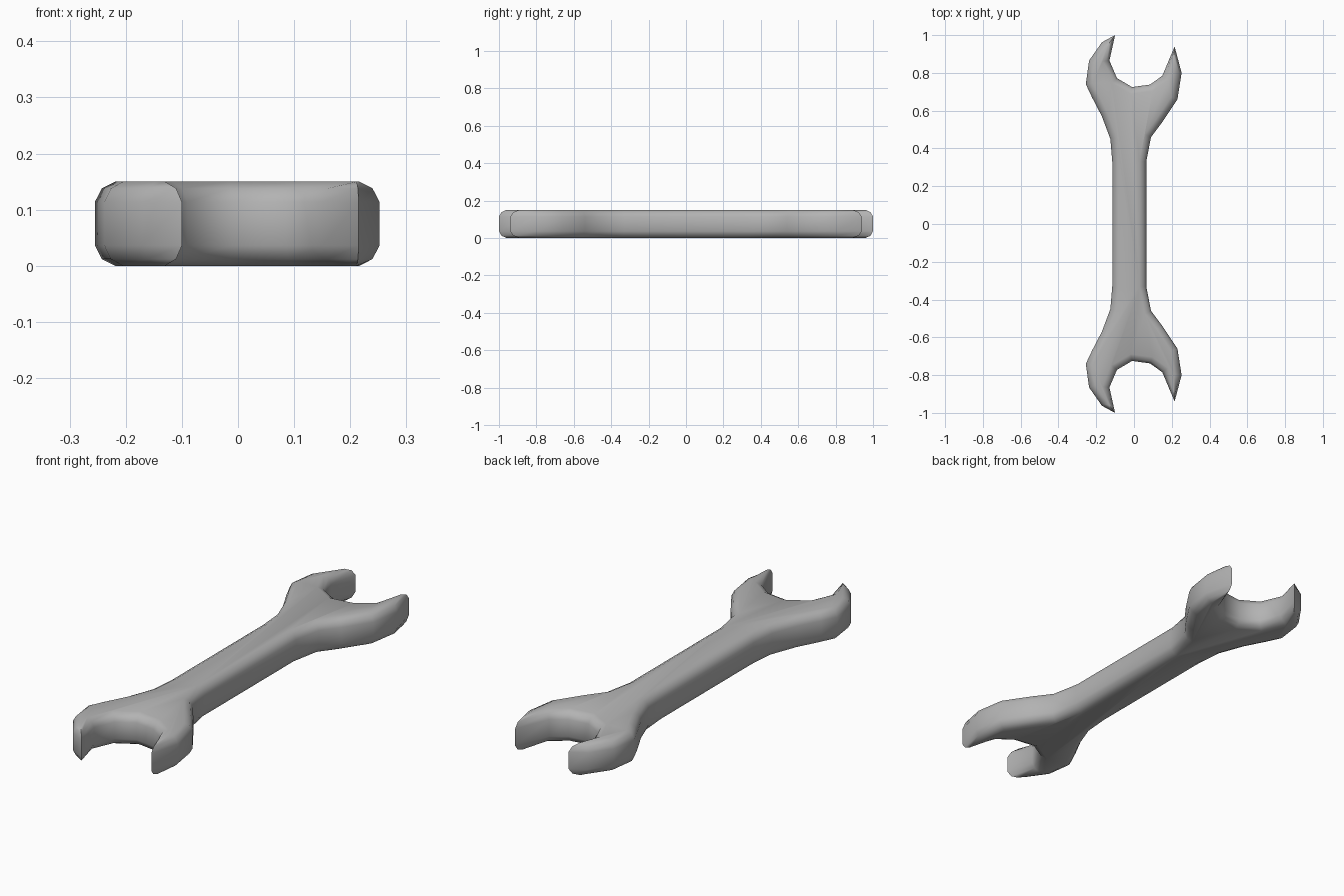
import bpy
import bmesh
import math
from mathutils import Vector

cube = bpy.data.objects.get("Cube")
if cube:
    bpy.data.objects.remove(cube, do_unlink=True)

# Grey steel
steel = bpy.data.materials.new("grey_steel")
steel.use_nodes = True
colour = (0.45, 0.45, 0.45, 1)
steel.diffuse_color = colour
steel.node_tree.nodes["Principled BSDF"].inputs["Base Color"].default_value = colour

# Outline of one jaw and half the handle, counter-clockwise
half = [
    (0.065, 0.33), (0.09, 0.46), (0.15, 0.54), (0.23, 0.66),
    (0.252, 0.8), (0.215, 0.94), (0.15, 0.785), (0.085, 0.738),
    (-0.01, 0.725), (-0.09, 0.772), (-0.13, 0.865), (-0.1, 1.0),
    (-0.17, 0.962), (-0.238, 0.865), (-0.255, 0.74), (-0.222, 0.67),
    (-0.17, 0.57), (-0.125, 0.45), (-0.115, 0.33),
]
outline = [Vector(p) for p in half] + [Vector((x, -y)) for x, y in reversed(half)]

# Rounded rim: inset and height of each layer
rim = [(0.035, 0), (0.012, 0.012), (0, 0.036)]
thickness = 0.15
layers = rim + [(inset, thickness - z) for inset, z in reversed(rim)]


def inward(a, b):
    d = (b - a).normalized()
    return Vector((-d.y, d.x))


def inset_loop(points, amount):
    """Move every corner inward, limiting the shift at sharp tips."""
    result = []
    for i, p in enumerate(points):
        n1 = inward(points[i - 1], p)
        n2 = inward(p, points[(i + 1) % len(points)])
        bisector = (n1 + n2).normalized()
        result.append(p + bisector * amount / max(bisector.dot(n1), 0.7))
    return result


# Spanner body: stacked outlines joined by walls, capped above and below
bm = bmesh.new()
rings = [[bm.verts.new((p.x, p.y, z)) for p in inset_loop(outline, inset)]
         for inset, z in layers]
count = len(outline)
for low, high in zip(rings, rings[1:]):
    for i in range(count):
        j = (i + 1) % count
        bm.faces.new((low[i], low[j], high[j], high[i]))
bm.faces.new(rings[-1])
bm.faces.new(rings[0][::-1])
bmesh.ops.recalc_face_normals(bm, faces=bm.faces)

mesh = bpy.data.meshes.new("spanner_body")
bm.to_mesh(mesh)
bm.free()
mesh.materials.append(steel)
body = bpy.data.objects.new("spanner_body", mesh)
bpy.context.collection.objects.link(body)

# Smooth rim, sharp jaw tips
bpy.ops.object.select_all(action="DESELECT")
body.select_set(True)
bpy.context.view_layer.objects.active = body
bpy.ops.object.shade_smooth_by_angle(angle=math.radians(60))
